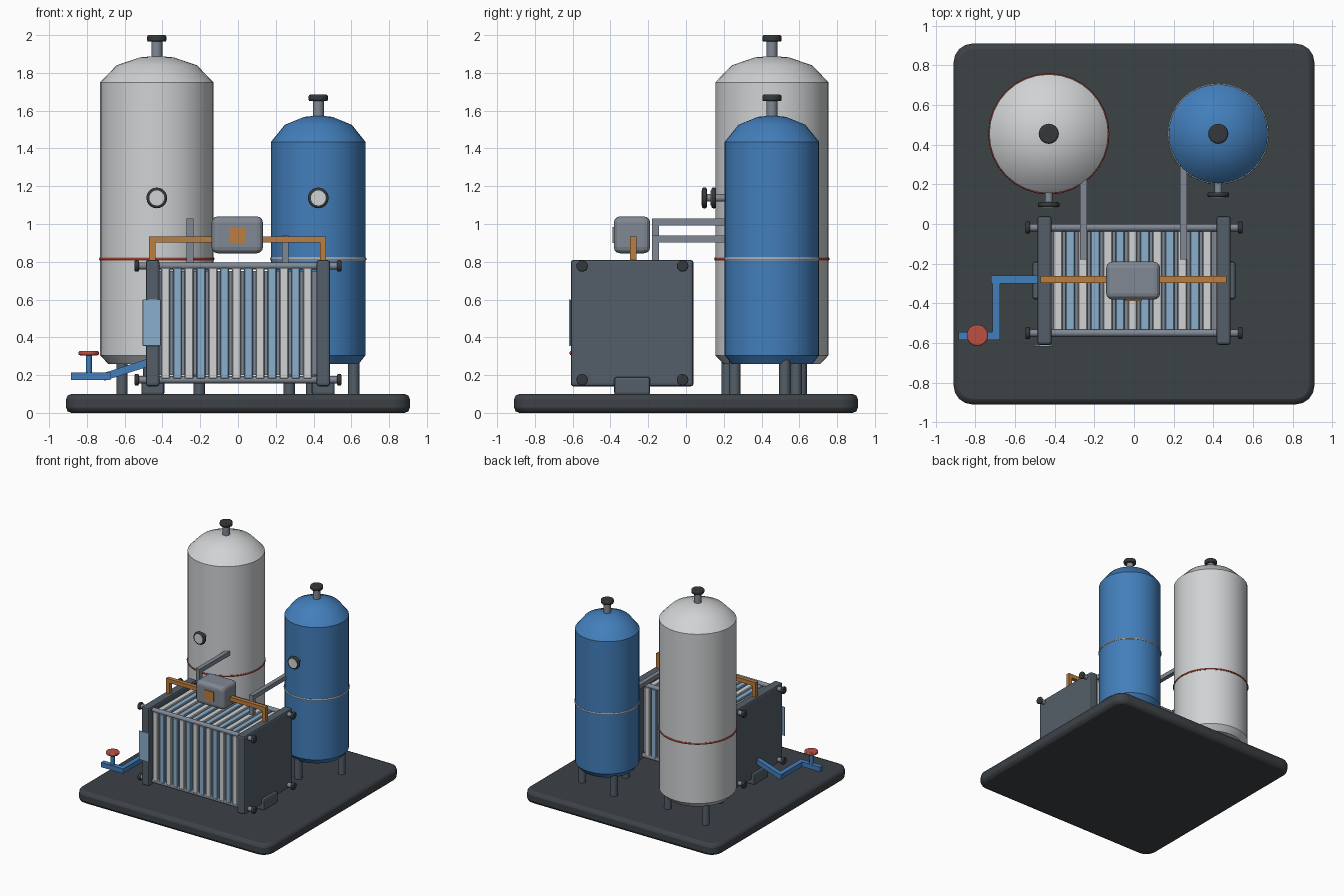
import bpy, bmesh
from math import cos, sin, radians, pi
from mathutils import Vector, Matrix

if "Cube" in bpy.data.objects:
    bpy.data.objects.remove(bpy.data.objects["Cube"], do_unlink=True)


def material(name, rgb):
    m = bpy.data.materials.new(name)
    m.use_nodes = True
    m.diffuse_color = (*rgb, 1)
    m.node_tree.nodes["Principled BSDF"].inputs["Base Color"].default_value = (*rgb, 1)
    return m


CHARCOAL = material("charcoal", (.046, .054, .062))
BLACK = material("dark rubber", (.036, .04, .045))
WHITE = material("off white", (.63, .65, .66))
BLUE = material("blue", (.055, .21, .5))
PALE = material("pale blue", (.26, .43, .61))
SLATE = material("slate", (.088, .112, .14))
STEEL = material("steel grey", (.22, .25, .295))
ORANGE = material("copper", (.5, .21, .05))
RED = material("red", (.5, .08, .055))


def finish(name, bm, mat, smooth=False, bevel=0, segments=2):
    mesh = bpy.data.meshes.new(name)
    bmesh.ops.recalc_face_normals(bm, faces=bm.faces)
    bm.to_mesh(mesh)
    bm.free()
    mesh.materials.append(mat)
    ob = bpy.data.objects.new(name, mesh)
    bpy.context.collection.objects.link(ob)
    if bevel:
        mod = ob.modifiers.new("Bevel", 'BEVEL')
        mod.width, mod.segments = bevel, segments
        mod.limit_method = 'ANGLE'
    if smooth:
        bpy.ops.object.select_all(action='DESELECT')
        ob.select_set(True)
        bpy.context.view_layer.objects.active = ob
        bpy.ops.object.shade_smooth_by_angle(angle=radians(35))
    return ob


def box(name, x, y, z, mat, bevel=0, segments=2):
    """Box given by its (min, max) range on each axis."""
    bm = bmesh.new()
    size = [b - a for a, b in (x, y, z)]
    mid = [(a + b) / 2 for a, b in (x, y, z)]
    bmesh.ops.create_cube(bm, size=1, matrix=Matrix.Translation(mid) @ Matrix.Diagonal((*size, 1)))
    return finish(name, bm, mat, bevel=bevel, segments=segments)


def rod(name, a, b, r, mat, sides=16, bevel=0):
    """Cylinder between two points."""
    a, b = Vector(a), Vector(b)
    d = b - a
    m = Matrix.Translation((a + b) / 2) @ d.to_track_quat('Z', 'Y').to_matrix().to_4x4()
    bm = bmesh.new()
    bmesh.ops.create_cone(bm, cap_ends=True, segments=sides, radius1=r, radius2=r,
                          depth=d.length, matrix=m)
    return finish(name, bm, mat, smooth=True, bevel=bevel)


def lathe(name, centre, profile, mat, sides=32, closed=False):
    """Spin an (r, z) profile about the vertical axis."""
    bm = bmesh.new()
    vs = [bm.verts.new((r, 0, z)) for r, z in profile]
    pairs = list(zip(vs, vs[1:])) + ([(vs[-1], vs[0])] if closed else [])
    edges = [bm.edges.new(p) for p in pairs]
    bmesh.ops.spin(bm, geom=vs + edges, axis=(0, 0, 1), cent=(0, 0, 0),
                   angle=2 * pi, steps=sides)
    bmesh.ops.remove_doubles(bm, verts=bm.verts, dist=.0005)
    bmesh.ops.translate(bm, verts=bm.verts, vec=centre)
    return finish(name, bm, mat, smooth=True)


def square_pipe(name, points, w, mat):
    """Square duct along a path, with each length overlapping at the corners."""
    bm = bmesh.new()
    for a, b in zip(points, points[1:]):
        a, b = Vector(a), Vector(b)
        d = (b - a).normalized()
        up = Vector((1, 0, 0)) if abs(d.z) > .9 else Vector((0, 0, 1))
        side = up.cross(d).normalized()
        up = d.cross(side)
        m = Matrix((d, side, up)).transposed().to_4x4()
        m = Matrix.Translation((a + b) / 2) @ m
        m = m @ Matrix.Diagonal(((b - a).length + w, w, w, 1))
        bmesh.ops.create_cube(bm, size=1, matrix=m)
    return finish(name, bm, mat)


# Base slab with rounded corners
bm = bmesh.new()
bmesh.ops.create_cube(bm, size=1, matrix=Matrix.Translation((0, 0, .05))
                      @ Matrix.Diagonal((1.82, 1.82, .1, 1)))
uprights = [e for e in bm.edges if abs(e.verts[0].co.z - e.verts[1].co.z) > .05]
bmesh.ops.bevel(bm, geom=uprights, offset=.095, segments=4, profile=.5, affect='EDGES')
finish("base_slab", bm, CHARCOAL, smooth=True, bevel=.028)


# Tanks with domed tops, bands, legs, filler caps and gauges
def tank(name, x, r, top, leg_r, mat, band_mat):
    y, bottom = .455, .26
    lathe(name, (x, y, 0), [(0, bottom), (r * .86, bottom), (r, bottom + .045),
                            (r, top - .14), (r * .71, top - .05),
                            (r * .3, top - .008), (0, top)], mat)
    ring = [(r + .006 * cos(k * pi / 3), .815 + .008 * sin(k * pi / 3)) for k in range(6)]
    lathe(name + "_band", (x, y, 0), ring, band_mat, closed=True)
    for k in range(3):
        a = radians(20 + 120 * k)
        px, py = x + leg_r * cos(a), y + leg_r * sin(a)
        rod(f"{name}_leg_{k + 1}", (px, py, .09), (px, py, .32), .03, SLATE, 12)
    rod(name + "_neck", (x, y, top - .02), (x, y, top + .085), .029, STEEL)
    rod(name + "_cap", (x, y, top + .075), (x, y, top + .11), .051, BLACK, bevel=.009)
    front = y - r
    rod(name + "_gauge_stem", (x, front + .02, 1.138), (x, front - .05, 1.138), .02, STEEL)
    rod(name + "_gauge_rim", (x, front - .045, 1.138), (x, front - .07, 1.138), .055, BLACK,
        20, bevel=.008)
    rod(name + "_gauge_face", (x, front - .06, 1.138), (x, front - .074, 1.138), .04, WHITE, 20)


tank("large_tank", -.43, .30, 1.89, .24, WHITE, RED)
tank("small_tank", .425, .25, 1.575, .2, BLUE, WHITE)

# Plate stack and the darker gasket core in its gaps
for i in range(13):
    cx = -.384 + i * .0627
    box(f"stack_plate_{i + 1}", (cx - .0235, cx + .0235), (-.57, 0), (.18, .77),
        PALE if i % 2 else WHITE, bevel=.005, segments=1)
box("gasket_core", (-.43, .43), (-.55, -.02), (.2, .75), STEEL)

# End frames, feet and tie rods
for side, s in (("right", -1), ("left", 1)):
    def span(a, b):
        return tuple(sorted((s * a, s * b)))
    box(f"{side}_end_frame", span(.415, .488), (-.61, .04), (.14, .81), SLATE, bevel=.015)
    box(f"{side}_foot", span(.39, .512), (-.38, -.19), (.095, .19), SLATE, bevel=.012)
for i, y in enumerate((-.55, -.018)):
    for j, z in enumerate((.175, .778)):
        rod(f"tie_rod_{i}{j}", (-.54, y, z), (.54, y, z), .019, STEEL, 12)
        for s in (-1, 1):
            rod(f"tie_nut_{i}{j}_{'left' if s > 0 else 'right'}", (s * .525, y, z),
                (s * .547, y, z), .031, BLACK, 12, bevel=.006)

# Pale panel on the right frame's front edge
box("frame_panel", (-.505, -.41), (-.619, -.6095), (.355, .6), PALE, bevel=.003)

# Control box, badge plate and copper duct
box("control_box", (-.14, .132), (-.382, -.19), (.845, 1.04), STEEL, bevel=.032, segments=3)
box("badge_plate", (-.046, .04), (-.389, -.381), (.9, .985), ORANGE)
square_pipe("copper_duct", [(-.455, -.28, .79), (-.455, -.28, .918),
                            (.45, -.28, .918), (.45, -.28, .79)], .034, ORANGE)

# Ducts from the tanks down to the stack
for name, x, z in (("large_tank_duct", -.254, 1.01), ("small_tank_duct", .25, .92)):
    square_pipe(name, [(x, .3, z), (x, -.162, z), (x, -.162, .78)], .036, STEEL)

# Drain pipe and valve
square_pipe("drain_pipe", [(-.48, -.28, .265), (-.695, -.28, .195),
                           (-.695, -.565, .195), (-.865, -.565, .195)], .04, BLUE)
rod("valve_stem", (-.79, -.562, .2), (-.79, -.562, .315), .016, BLUE, 12)
rod("valve_wheel", (-.79, -.562, .305), (-.79, -.562, .327), .054, RED, 16, bevel=.007)
